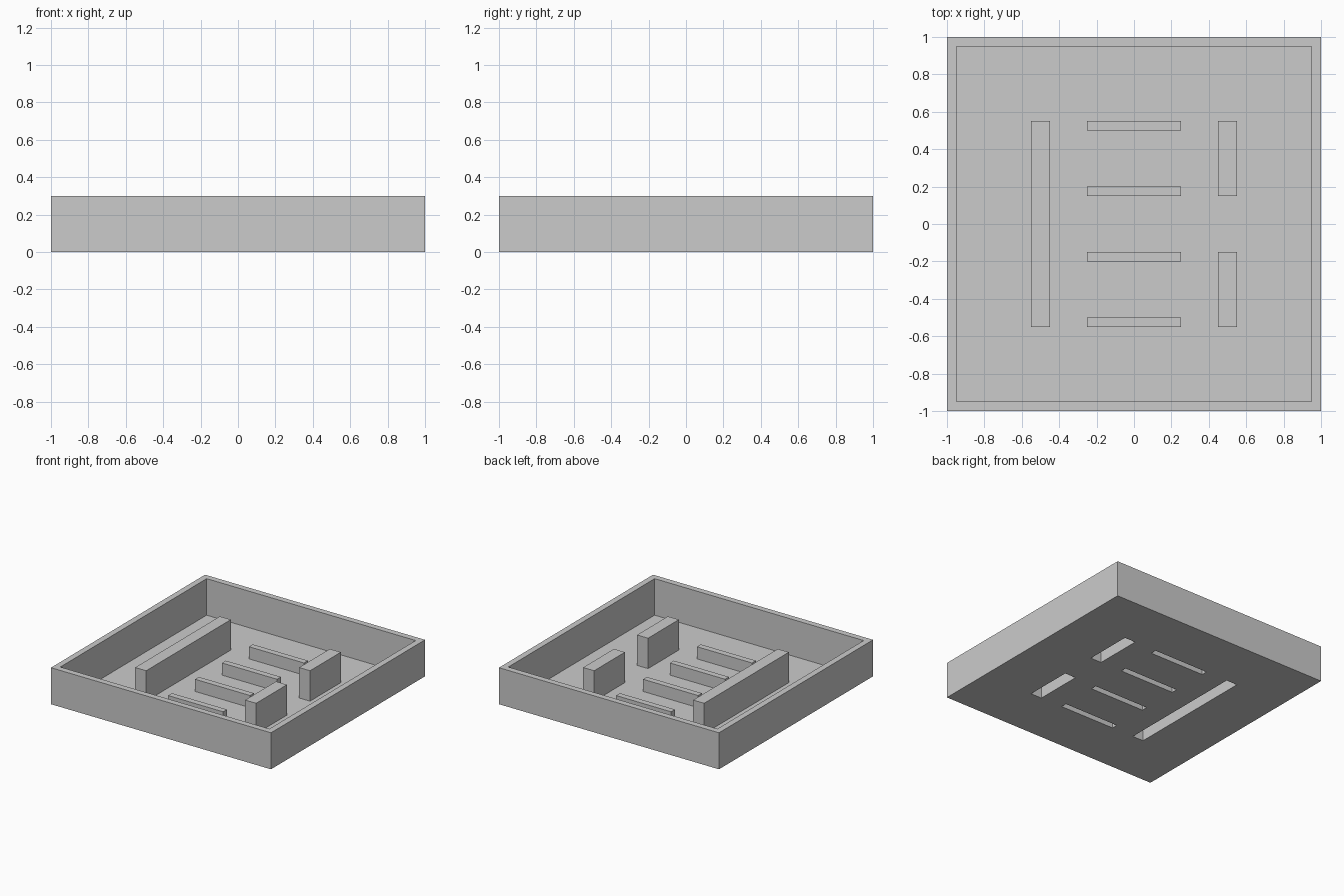
import bpy, bmesh

if "Cube" in bpy.data.objects:
    bpy.data.objects.remove(bpy.data.objects["Cube"])

WALL_H, WALL_T = 0.30, 0.05
TALL, LOW = 0.25, 0.10

# Raised blocks: x0, x1, y0, y1, height
blocks = [(-0.55, -0.45, -0.55, 0.55, TALL)]
for s in (-1, 1):
    for x0, x1, a, b, h in ((0.45, 0.55, 0.15, 0.55, TALL),
                            (-0.25, 0.25, 0.15, 0.20, LOW),
                            (-0.25, 0.25, 0.50, 0.55, LOW)):
        y0, y1 = sorted((a * s, b * s))
        blocks.append((x0, x1, y0, y1, h))


def sheet(bm, xs, ys):
    """Flat grid of faces at z = 0 with lines at the given coordinates."""
    v = [[bm.verts.new((x, y, 0)) for y in ys] for x in xs]
    for i in range(len(xs) - 1):
        for j in range(len(ys) - 1):
            bm.faces.new((v[i][j], v[i + 1][j], v[i + 1][j + 1], v[i][j + 1]))


def raise_faces(bm, test, height):
    """Extrude the floor faces whose centre passes the test."""
    faces = [f for f in bm.faces
             if abs(f.normal.z) > 0.5 and test(f.calc_center_median())]
    out = bmesh.ops.extrude_face_region(bm, geom=faces)["geom"]
    moved = [g for g in out if isinstance(g, bmesh.types.BMVert)]
    bmesh.ops.delete(bm, geom=[f for f in faces if f.is_valid], context='FACES')
    bmesh.ops.translate(bm, verts=moved, vec=(0, 0, height))
    bm.normal_update()


def finish(bm, name):
    mesh = bpy.data.meshes.new(name)
    bm.to_mesh(mesh)
    bm.free()
    bpy.context.collection.objects.link(bpy.data.objects.new(name, mesh))


# Thin floor with the hollow blocks pressed up out of it
bm = bmesh.new()
xs = sorted({-1, 1} | {x for b in blocks for x in b[:2]})
ys = sorted({-1, 1} | {y for b in blocks for y in b[2:4]})
sheet(bm, xs, ys)
bm.normal_update()
for x0, x1, y0, y1, h in blocks:
    raise_faces(bm, lambda c: x0 < c.x < x1 and y0 < c.y < y1, h)
finish(bm, "floor_with_raised_blocks")

# Surrounding wall, closed underneath by the floor
bm = bmesh.new()
inner = 1 - WALL_T
sheet(bm, (-1, -inner, inner, 1), (-1, -inner, inner, 1))
bm.normal_update()
centre = [f for f in bm.faces if f.calc_center_median().length < 0.01]
bmesh.ops.delete(bm, geom=centre, context='FACES')
raise_faces(bm, lambda c: True, WALL_H)
finish(bm, "tray_wall")
